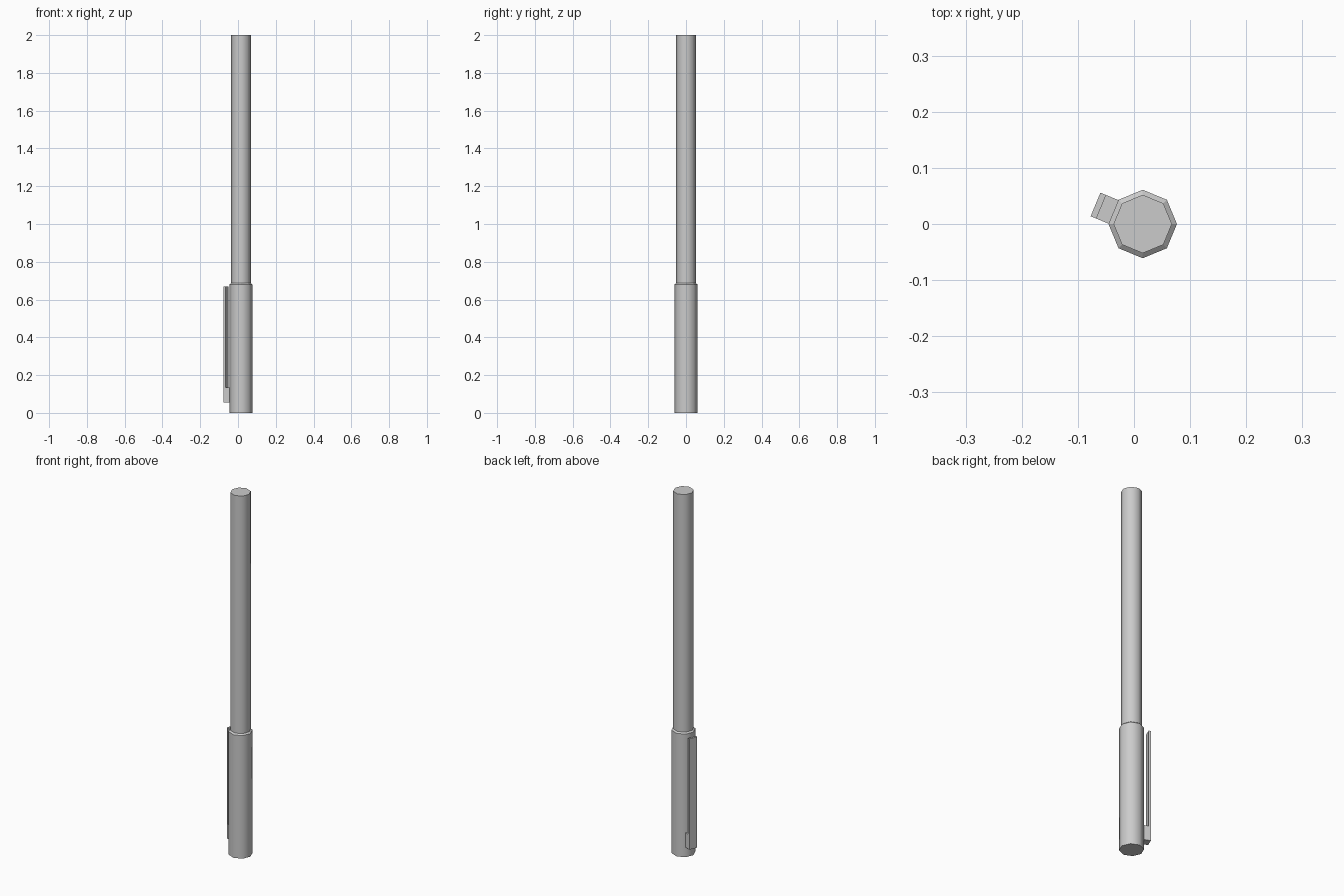
import bpy, bmesh, math
from mathutils import Matrix, Vector

if "Cube" in bpy.data.objects:
    bpy.data.objects.remove(bpy.data.objects["Cube"])

CX = 0.0155                      # pen axis, offset so the clip keeps the model centred
SIDES = 8


def finish(bm, name):
    bmesh.ops.recalc_face_normals(bm, faces=bm.faces)
    me = bpy.data.meshes.new(name)
    bm.to_mesh(me)
    bm.free()
    ob = bpy.data.objects.new(name, me)
    bpy.context.collection.objects.link(ob)
    return ob


def turned(name, profile):
    """Octagonal solid from (radius, z) rings; long walls are smooth shaded."""
    bm = bmesh.new()
    rings = []
    for r, z in profile:
        rings.append([bm.verts.new((CX + r * math.cos(2 * math.pi * i / SIDES),
                                    r * math.sin(2 * math.pi * i / SIDES), z))
                      for i in range(SIDES)])
    for a, b in zip(rings, rings[1:]):
        for i in range(SIDES):
            j = (i + 1) % SIDES
            f = bm.faces.new((a[i], a[j], b[j], b[i]))
            f.smooth = abs(b[0].co.z - a[0].co.z) > 0.1
    bm.faces.new(rings[0])
    bm.faces.new(rings[-1])
    return finish(bm, name)


# Clip: an upright arm held off the cap by a foot, on one flat of the octagon
def clip(name, width, outline):
    turn = Matrix.Translation((CX, 0, 0)) @ Matrix.Rotation(math.radians(157.5), 4, 'Z')
    bm = bmesh.new()
    face = bm.faces.new([bm.verts.new(turn @ Vector((d, -width / 2, z))) for d, z in outline])
    ext = bmesh.ops.extrude_face_region(bm, geom=[face], use_keep_orig=True)
    side = turn.to_3x3() @ Vector((0, width, 0))
    bmesh.ops.translate(bm, vec=side,
                        verts=[v for v in ext["geom"] if isinstance(v, bmesh.types.BMVert)])
    return finish(bm, name)


# Cap with a small bevelled rim, and the barrel standing in it
turned("cap", [(0.061, 0.0), (0.061, 0.68), (0.052, 0.687)])
turned("barrel", [(0.052, 0.66), (0.052, 2.0)])

clip("pocket_clip", 0.0455, [(0.055, 0.055), (0.091, 0.055), (0.091, 0.668),
                             (0.080, 0.668), (0.080, 0.135), (0.055, 0.135)])
